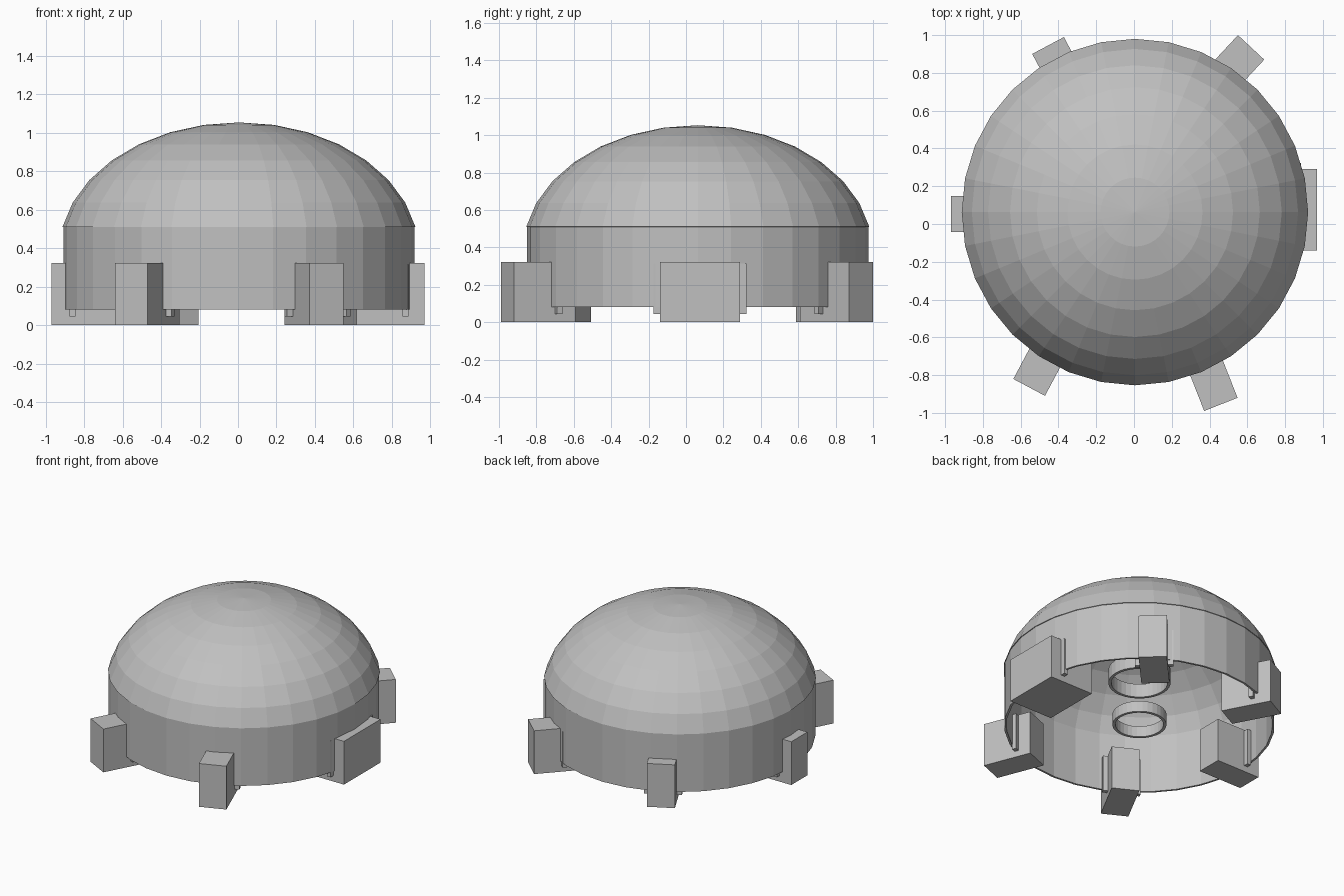
import bpy, bmesh
from math import sin, cos, pi, sqrt, radians
from mathutils import Vector, Matrix

if "Cube" in bpy.data.objects:
    bpy.data.objects.remove(bpy.data.objects["Cube"])

grey = bpy.data.materials.new("plain_grey")
grey.use_nodes = True
COLOUR = (0.53, 0.53, 0.53, 1)
grey.diffuse_color = COLOUR
grey.node_tree.nodes["Principled BSDF"].inputs["Base Color"].default_value = COLOUR

CENTRE = Vector((0.005, 0.063, 0))
SIDES = 32


def add_object(name, bm):
    bmesh.ops.recalc_face_normals(bm, faces=bm.faces)
    mesh = bpy.data.meshes.new(name)
    bm.to_mesh(mesh)
    bm.free()
    mesh.materials.append(grey)
    obj = bpy.data.objects.new(name, mesh)
    bpy.context.collection.objects.link(obj)
    return obj


def lathe(name, profile, closed=True):
    """Spin an (r, z) profile about the dome axis."""
    bm = bmesh.new()
    verts = [bm.verts.new((r, 0, z)) for r, z in profile]
    count = len(verts)
    edges = [bm.edges.new((verts[i], verts[(i + 1) % count]))
             for i in range(count if closed else count - 1)]
    bmesh.ops.spin(bm, geom=verts + edges, cent=(0, 0, 0), axis=(0, 0, 1),
                   angle=2 * pi, steps=SIDES, use_merge=True)
    bmesh.ops.remove_doubles(bm, verts=bm.verts, dist=0.0005)
    bmesh.ops.translate(bm, verts=bm.verts, vec=CENTRE)
    return add_object(name, bm)


def box(name, centre, size, inward):
    """Box whose local x runs along the inward direction."""
    bm = bmesh.new()
    side = Vector((-inward.y, inward.x, 0))
    turn = Matrix((inward, side, (0, 0, 1))).transposed().to_4x4()
    scale = Matrix.Diagonal((*size, 1))
    bmesh.ops.create_cube(bm, size=1,
                          matrix=Matrix.Translation(centre) @ turn @ scale)
    return add_object(name, bm)


# Hollow roof: a squashed sphere cut off just above its equator
def arc(shrink):
    return [((0.935 - shrink) * sin(k * pi / 16),
             0.379 + (0.674 - shrink) * cos(k * pi / 16)) for k in range(8)]


lathe("dome_roof", arc(0) + arc(0.015)[::-1], closed=False)

# Bottom edge that closes the roof shell, and the wall below it
lathe("dome_wall", [(0.912, 0.08), (0.912, 0.512), (0.897, 0.512), (0.897, 0.08)])

# Two loose rings on the dome axis
for name, radius, low, high in (("lower_ring", 0.182, 0.085, 0.165),
                                ("upper_ring", 0.21, 0.41, 0.51)):
    lathe(name, [(radius, low), (radius, high),
                 (radius - 0.02, high), (radius - 0.02, low)])

# Feet: name, middle of the outer face, inward heading in degrees, width
FEET = (
    ("left_foot", 0.97, 0.075, 180, 0.43),
    ("right_foot", -0.97, 0.053, 0, 0.19),
    ("front_right_foot", -0.555, -0.865, 62, 0.19),
    ("front_left_foot", 0.46, -0.955, 111.5, 0.19),
    ("back_right_foot", -0.455, 0.945, -62, 0.19),
    ("back_left_foot", 0.62, 0.935, 227, 0.19),
)
DEPTH, HEIGHT = 0.355, 0.322
for name, x, y, heading, width in FEET:
    inward = Vector((cos(radians(heading)), sin(radians(heading)), 0))
    outer = Vector((x, y, 0))
    box(name, outer + inward * DEPTH / 2 + Vector((0, 0, HEIGHT / 2)),
        (DEPTH, width, HEIGHT), inward)
    # Narrow strips either side of the foot, just inside the wall
    offset = outer - CENTRE
    along = offset.dot(inward)
    reach = -along - sqrt(along ** 2 - offset.length_squared + 0.9 ** 2)
    side = Vector((-inward.y, inward.x, 0))
    for sign, label in ((1, "a"), (-1, "b")):
        spot = outer + inward * (reach + 0.035) + side * sign * (width / 2 + 0.017)
        box(name + "_strip_" + label, spot + Vector((0, 0, 0.18)),
            (0.03, 0.034, 0.27), inward)
